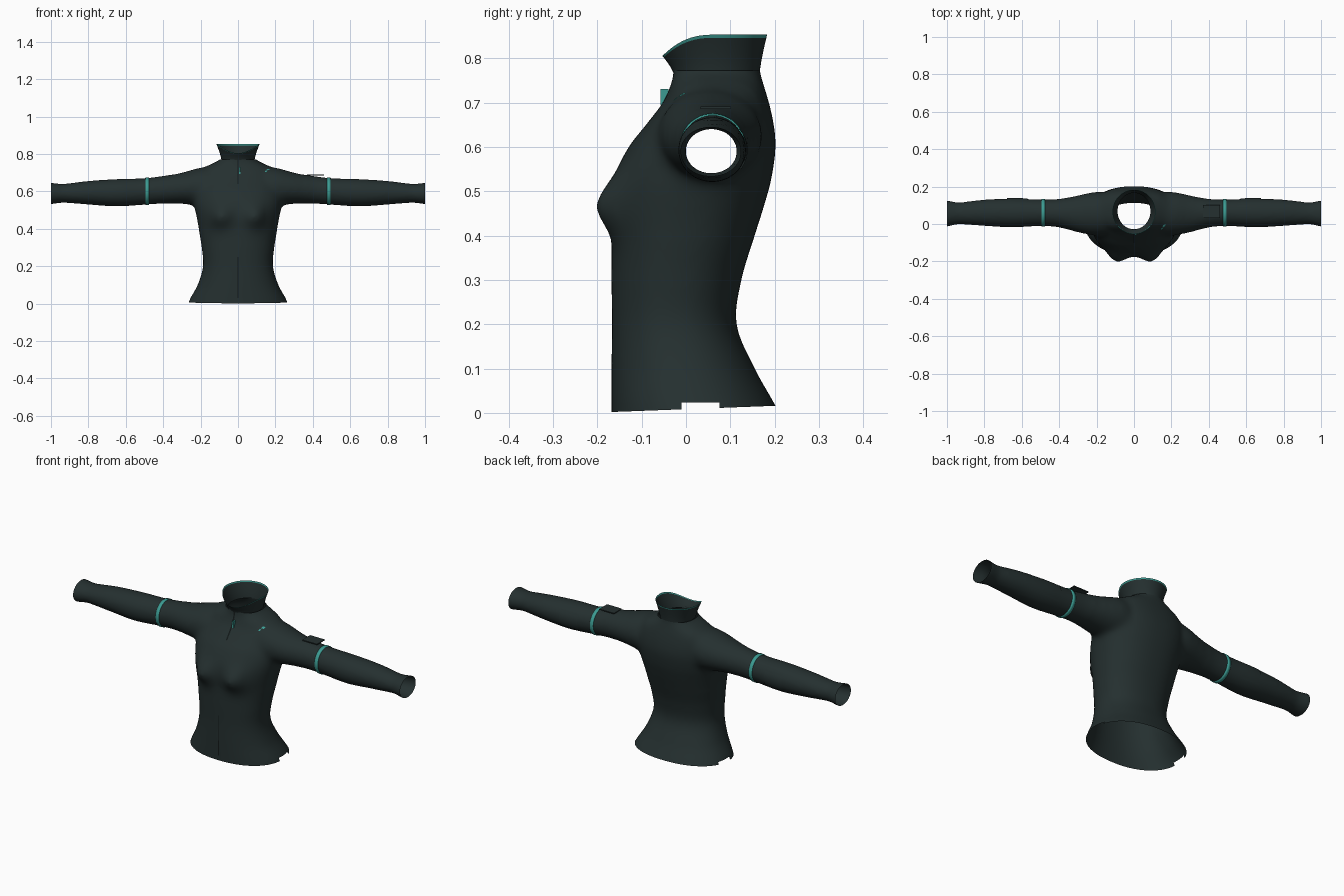
import bpy, bmesh, math
from mathutils import Vector
from mathutils.bvhtree import BVHTree

cube = bpy.data.objects.get("Cube")
if cube:
    bpy.data.objects.remove(cube)


def material(name, rgb):
    m = bpy.data.materials.new(name)
    m.use_nodes = True
    m.diffuse_color = (*rgb, 1)
    m.node_tree.nodes["Principled BSDF"].inputs["Base Color"].default_value = (*rgb, 1)
    return m


FABRIC = material("dark green fabric", (0.018, 0.029, 0.029))
TEAL = material("teal trim", (0.045, 0.33, 0.29))
BLACK = material("black zip", (0.006, 0.009, 0.009))


def make_object(name, bm, *mats):
    me = bpy.data.meshes.new(name)
    bm.to_mesh(me)
    bm.free()
    me.shade_smooth()
    for m in mats:
        me.materials.append(m)
    ob = bpy.data.objects.new(name, me)
    bpy.context.collection.objects.link(ob)
    return ob


def sample(table, t):
    """Smooth interpolation of table rows keyed by their first value."""
    i = max(k for k in range(len(table) - 1) if k == 0 or table[k][0] <= t)
    a, b = table[i], table[i + 1]
    p, n = table[max(i - 1, 0)], table[min(i + 2, len(table) - 1)]
    h = b[0] - a[0]
    u = (t - a[0]) / h
    out = []
    for c in range(1, len(a)):
        ma = (b[c] - p[c]) / (b[0] - p[0]) * h
        mb = (n[c] - a[c]) / (n[0] - a[0]) * h
        out.append(a[c] * (2*u**3 - 3*u*u + 1) + ma * (u**3 - 2*u*u + u)
                   + b[c] * (3*u*u - 2*u**3) + mb * (u**3 - u*u))
    return out


def loft(bm, rings, caps):
    """Skin a list of closed point rings, returning the side faces row by row."""
    rows = [[bm.verts.new(p) for p in ring] for ring in rings]
    n = len(rows[0])
    faces = [[bm.faces.new((lo[i], lo[(i + 1) % n], hi[(i + 1) % n], hi[i]))
              for i in range(n)] for lo, hi in zip(rows, rows[1:])]
    if caps:
        bm.faces.new(rows[0][::-1])
        bm.faces.new(rows[-1])
    return faces


def angles(n):
    return [2 * math.pi * i / n for i in range(n)]


# Torso sections: height, half width, front y, back y
TORSO = [(-0.06, 0.29, -0.168, 0.235), (0.01, 0.265, -0.168, 0.205), (0.1, 0.216, -0.168, 0.155),
         (0.2, 0.187, -0.167, 0.114), (0.3, 0.194, -0.168, 0.125), (0.4, 0.21, -0.168, 0.155),
         (0.47, 0.223, -0.172, 0.177), (0.53, 0.235, -0.163, 0.193), (0.6, 0.24, -0.129, 0.202),
         (0.65, 0.235, -0.09, 0.198), (0.7, 0.215, -0.052, 0.187), (0.73, 0.18, -0.038, 0.178),
         (0.75, 0.135, -0.031, 0.172), (0.775, 0.092, -0.028, 0.166), (0.82, 0.088, -0.03, 0.165)]
# Sleeve sections: distance out, centre y, centre z, half depth, half height
SLEEVE = [(0.1, 0.05, 0.62, 0.11, 0.11), (0.2, 0.055, 0.625, 0.118, 0.103),
          (0.3, 0.054, 0.617, 0.1, 0.084), (0.4, 0.058, 0.609, 0.076, 0.074),
          (0.5, 0.06, 0.6, 0.071, 0.071), (0.65, 0.059, 0.593, 0.077, 0.073),
          (0.8, 0.06, 0.593, 0.07, 0.063), (0.9, 0.058, 0.591, 0.061, 0.053),
          (0.94, 0.057, 0.59, 0.058, 0.05), (1.0, 0.056, 0.589, 0.07, 0.057),
          (1.04, 0.056, 0.589, 0.072, 0.058)]


def torso_ring(z):
    w, front, back = sample(TORSO, z)
    ring = []
    for a in angles(72):
        c, s = math.cos(a), math.sin(a)
        x = w * math.copysign(abs(c) ** 0.9, c)
        y = (front + back) / 2 + (back - front) / 2 * math.copysign(abs(s) ** 0.9, s)
        if s < 0:  # bust shaping
            y -= 0.042 * math.exp(-((abs(x) - 0.095) / 0.055) ** 2 - ((z - 0.465) / 0.06) ** 2)
        ring.append((x, y, z))
    return ring


def sleeve_ring(x, side, grow=0):
    y, z, ry, rz = sample(SLEEVE, x)
    return [(side * x, y + side * (ry + grow) * math.cos(a), z + (rz + grow) * math.sin(a))
            for a in angles(48)]


# Body: torso and sleeves fused into one soft shell, then opened at the ends
bm = bmesh.new()
loft(bm, [torso_ring(-0.06 + 0.011 * i) for i in range(81)], True)
for side in (1, -1):
    loft(bm, [sleeve_ring(0.1 + 0.0188 * i, side) for i in range(51)], True)
solid = make_object("body_solid", bm)
remesh = solid.modifiers.new("fuse", "REMESH")
remesh.mode = "VOXEL"
remesh.voxel_size = 0.01
fused = bpy.data.meshes.new_from_object(
    solid.evaluated_get(bpy.context.evaluated_depsgraph_get()))
bpy.data.objects.remove(solid)
bm = bmesh.new()
bm.from_mesh(fused)
bpy.data.meshes.remove(fused)
shoulder = [v for v in bm.verts if 0.14 < abs(v.co.x) < 0.36 and v.co.z > 0.4]
for _ in range(14):
    bmesh.ops.smooth_vert(bm, verts=shoulder, factor=0.5, use_axis_x=True, use_axis_y=True, use_axis_z=True)
for _ in range(3):
    bmesh.ops.smooth_vert(bm, verts=bm.verts[:], factor=0.5, use_axis_x=True, use_axis_y=True, use_axis_z=True)


def cut(point, normal, faces=None, trim=True):
    geom = bm.verts[:] + bm.edges[:] + bm.faces[:]
    if faces is not None:
        geom = list({e for f in faces for e in [f, *f.edges, *f.verts]})
    bmesh.ops.bisect_plane(bm, geom=geom, plane_co=point, plane_no=normal, clear_outer=trim)


cut((0, 0, 0.772), (0, 0, 1))
cut((1, 0, 0), (1, 0, 0))
cut((-1, 0, 0), (-1, 0, 0))
cut((0, -0.168, 0.002), (0, 0.014, -0.37))
# Small vents in the side hem
for point, normal in (((0, -0.01, 0), (0, 1, 0)), ((0, 0.075, 0), (0, 1, 0)), ((0, 0, 0.023), (0, 0, 1))):
    cut(point, normal, [f for f in bm.faces if f.calc_center_median().z < 0.05], False)
vents = [f for f in bm.faces if (c := f.calc_center_median()).z < 0.023
         and -0.01 < c.y < 0.075 and abs(c.x) > 0.15]
bmesh.ops.delete(bm, geom=vents, context="FACES")
tree = BVHTree.FromBMesh(bm)
make_object("jacket_body", bm, FABRIC)

# Collar: flared, lower at the front, with a trimmed top edge
bm = bmesh.new()
rings = []
for t in (0, 0.15, 0.35, 0.55, 0.75, 0.92, 1):
    ring = []
    for a in angles(64):
        c, s = math.cos(a), math.sin(a)
        top = 0.853 - 0.048 * max(0, -s) ** 2.5
        flare = t ** 1.3
        ring.append(((0.088 + 0.027 * flare) * c,
                     0.069 - 0.004 * flare + (0.097 + 0.021 * flare) * s,
                     0.765 + (top - 0.765) * t))
    rings.append(ring)
for f in loft(bm, rings, False)[-1]:
    f.material_index = 1
make_object("collar", bm, FABRIC, TEAL)

# Sleeve bands
for side, label in ((1, "left"), (-1, "right")):
    bm = bmesh.new()
    loft(bm, [sleeve_ring(x, side, g) for x, g in
              ((0.476, -0.002), (0.477, 0.003), (0.495, 0.003), (0.496, -0.002))], False)
    make_object(label + "_sleeve_band", bm, TEAL)


def drape(name, mat, x0, x1, z0, z1, facing, lift=0.003, slant=0, nx=2, nz=16):
    """Lay a thin patch on the body, facing front (-1) or back (1)."""
    patch = bmesh.new()
    rows = []
    for j in range(nz + 1):
        z = z0 + (z1 - z0) * j / nz
        row = []
        for i in range(nx + 1):
            x = x0 + (x1 - x0) * i / nx + slant * j / nz
            hit = tree.ray_cast(Vector((x, facing, z)), Vector((0, -facing, 0)))
            if hit[0]:
                row.append(patch.verts.new(hit[0] + Vector((0, facing * lift, 0))))
        rows.append(row)
    for lo, hi in zip(rows, rows[1:]):
        for i in range(min(len(lo), len(hi)) - 1):
            patch.faces.new((lo[i], lo[i + 1], hi[i + 1], hi[i]))
    return make_object(name, patch, mat)


drape("neck_zip", BLACK, -0.004, 0.004, 0.64, 0.77, -1)
drape("hem_zip", BLACK, -0.002, 0.002, 0.03, 0.25, -1, 0.002)
drape("chest_mark_lower", TEAL, 0.142, 0.152, 0.704, 0.711, -1, slant=0.006, nz=2)
drape("chest_mark_upper", TEAL, 0.152, 0.166, 0.714, 0.721, -1, slant=0.004, nz=2)
for side, label in ((1, "left"), (-1, "right")):
    ends = sorted((side * 0.57, side * 0.68))
    drape(label + "_elbow_patch", FABRIC, *ends, 0.55, 0.64, 1, 0.004, nx=8, nz=8)


def box(name, mat, centre, size):
    bm = bmesh.new()
    bmesh.ops.create_cube(bm, size=1)
    for v in bm.verts:
        v.co = Vector(centre) + Vector(a * b for a, b in zip(v.co, size))
    ob = make_object(name, bm, mat)
    ob.data.shade_flat()
    return ob


# Zip puller and the flat pocket tab on the left sleeve
box("zip_puller", TEAL, (0.009, -0.049, 0.712), (0.008, 0.018, 0.036))
box("sleeve_pocket_tab", FABRIC, (0.415, 0.067, 0.688), (0.09, 0.068, 0.005))
